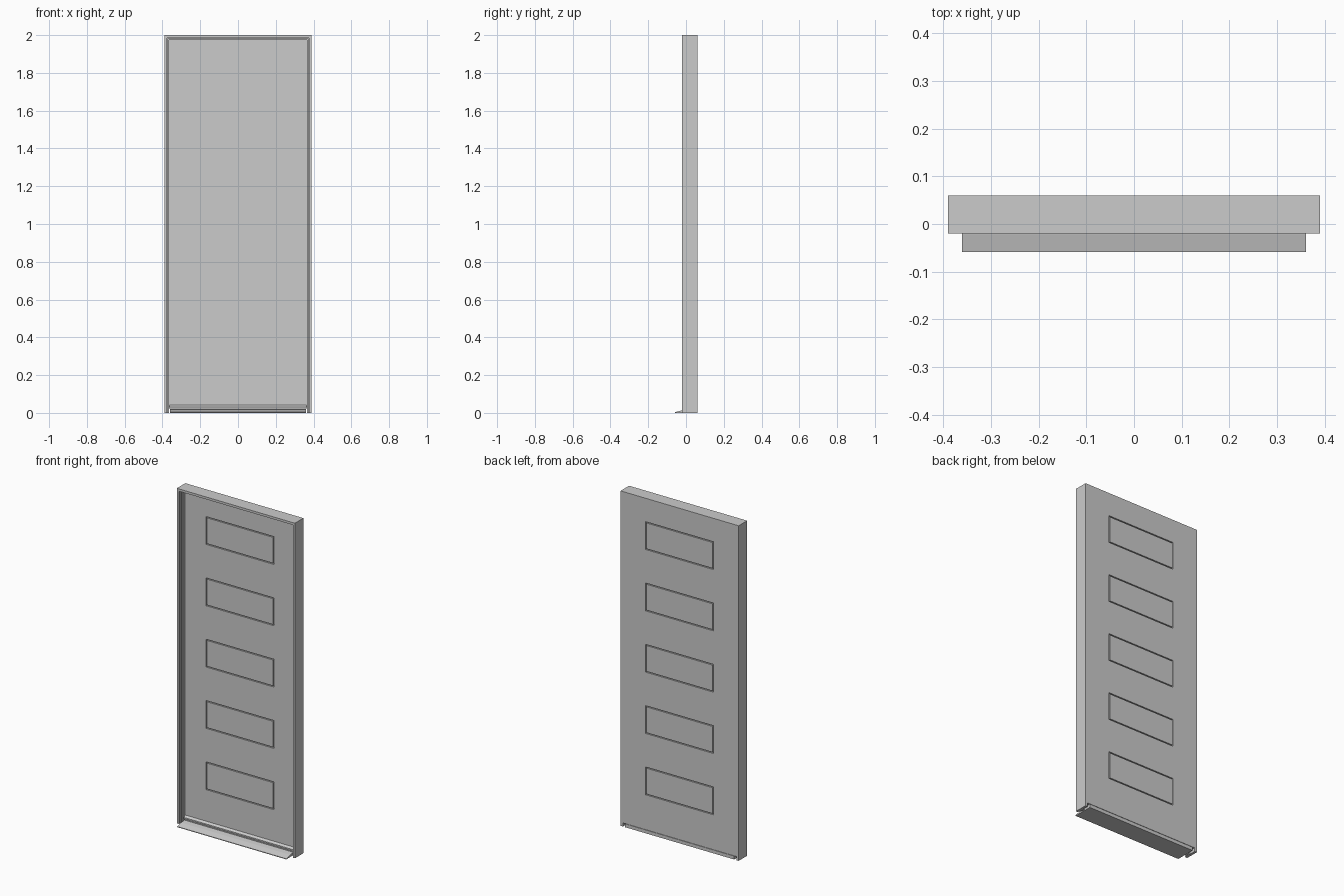
import bpy, bmesh

if "Cube" in bpy.data.objects:
    bpy.data.objects.remove(bpy.data.objects["Cube"])

W, H = 0.39, 2.0            # half width and height of the frame
BACK, LEAF_FRONT = 0.06, 0.02


def finish(bm, name):
    bmesh.ops.recalc_face_normals(bm, faces=bm.faces)
    me = bpy.data.meshes.new(name)
    bm.to_mesh(me)
    bm.free()
    ob = bpy.data.objects.new(name, me)
    bpy.context.collection.objects.link(ob)
    return ob


def loft(name, rings):
    """Join matching closed profiles and cap both ends."""
    bm = bmesh.new()
    rows = [[bm.verts.new(p) for p in ring] for ring in rings]
    n = len(rows[0])
    for a, b in zip(rows, rows[1:]):
        for i in range(n):
            j = (i + 1) % n
            bm.faces.new((a[i], a[j], b[j], b[i]))
    bm.faces.new(rows[0])
    bm.faces.new(rows[-1])
    return finish(bm, name)


def bar(name, half, profile):
    """Extrude a (y, z) profile along x."""
    return loft(name, [[(x, y, z) for y, z in profile] for x in (-half, half)])


def box(name, half, y0, y1, z0, z1):
    return bar(name, half, [(y0, z0), (y1, z0), (y1, z1), (y0, z1)])


# Stepped, rebated frame: (inset, y) profile mitred around three sides
jamb = [(0, -0.02), (0.014, -0.02), (0.014, -0.008), (0.019, -0.008),
        (0.019, 0.002), (0.026, 0.002), (0.026, LEAF_FRONT),
        (0.015, LEAF_FRONT), (0.015, BACK), (0, BACK)]
loft("door_frame", [
    [(-(W - d), y, 0) for d, y in jamb],
    [(-(W - d), y, H - d) for d, y in jamb],
    [(W - d, y, H - d) for d, y in jamb],
    [(W - d, y, 0) for d, y in jamb]])

# Leaf: sheet with five rectangular openings, thickened
panels = [(0.23 + 0.366 * i, 0.396 + 0.366 * i) for i in range(5)]
PX = 0.224
xs = [-0.375, -PX, PX, 0.375]
zs = [0.022] + [z for p in panels for z in p] + [1.985]
bm = bmesh.new()
grid = [[bm.verts.new((x, LEAF_FRONT, z)) for x in xs] for z in zs]
for r in range(len(zs) - 1):
    for c in range(3):
        if not (c == 1 and r % 2 == 1):
            bm.faces.new((grid[r][c], grid[r][c + 1],
                          grid[r + 1][c + 1], grid[r + 1][c]))
geo = bmesh.ops.extrude_face_region(bm, geom=bm.faces[:], use_keep_orig=True)
moved = [v for v in geo["geom"] if isinstance(v, bmesh.types.BMVert)]
bmesh.ops.translate(bm, verts=moved, vec=(0, BACK - LEAF_FRONT, 0))
finish(bm, "door_leaf")

# Inset panels with a narrow groove around them
G = 0.006
for i, (z0, z1) in enumerate(panels):
    box(f"panel_{i + 1}", PX - G, LEAF_FRONT, BACK, z0 + G, z1 - G)
    box(f"panel_tongue_{i + 1}", PX + 0.004, 0.027, 0.053, z0 - 0.004, z1 + 0.004)

# Sloped threshold and the drip bar at the foot of the leaf
bar("threshold", 0.36, [(-0.059, 0), (BACK, 0), (BACK, 0.02), (0.008, 0.02),
                        (0.008, 0.017), (-0.022, 0.013), (-0.059, 0.004)])
bar("drip_bar", 0.362, [(LEAF_FRONT, 0.024), (0.008, 0.024), (0.008, 0.032),
                        (LEAF_FRONT, 0.042)])
